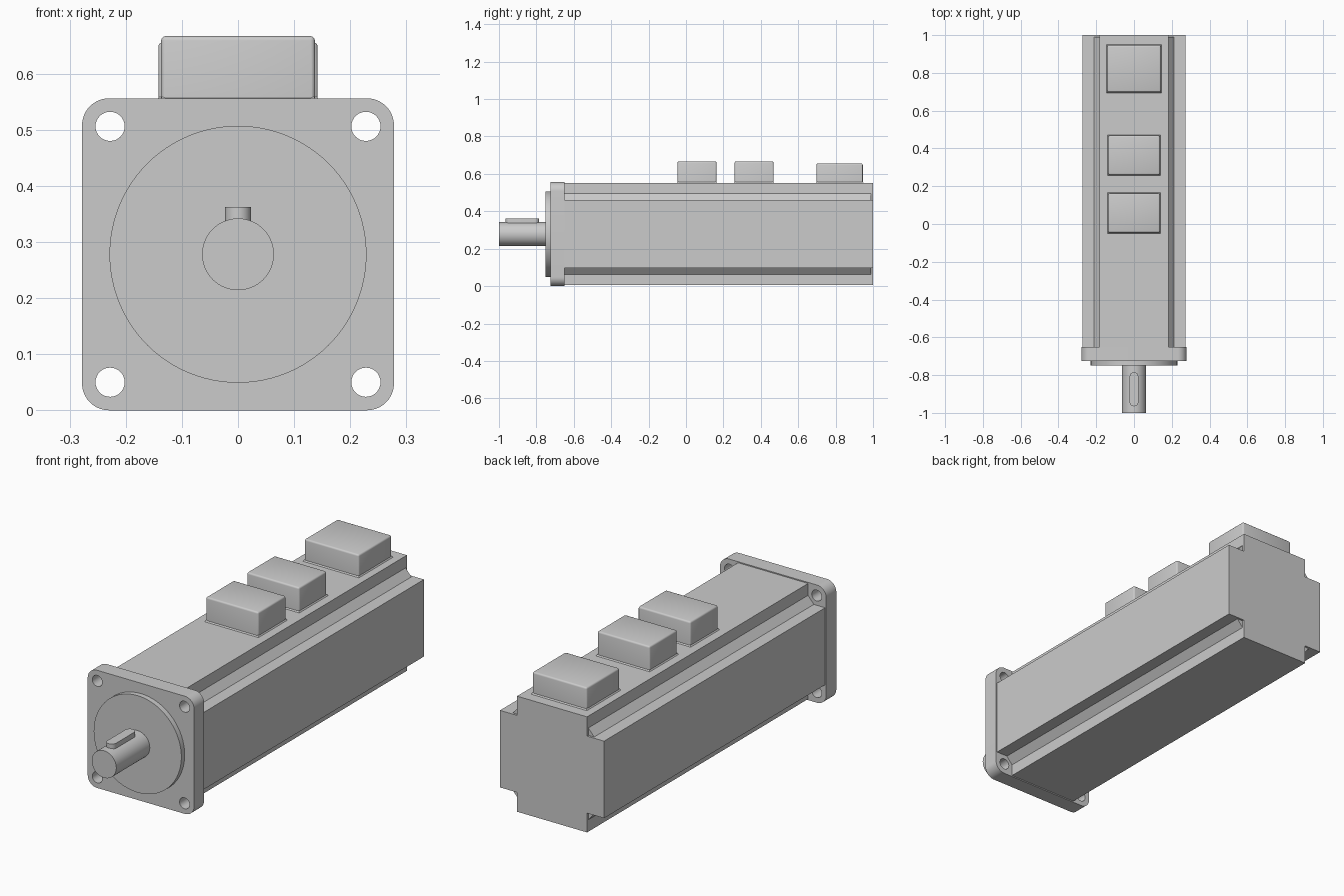
import bpy, bmesh, math
from mathutils import Vector

cube = bpy.data.objects.get("Cube")
if cube:
    bpy.data.objects.remove(cube, do_unlink=True)

# Single plain metal grey
grey = bpy.data.materials.new("metal_grey")
grey.use_nodes = True
colour = (0.6, 0.6, 0.6, 1)
grey.diffuse_color = colour
grey.node_tree.nodes["Principled BSDF"].inputs["Base Color"].default_value = colour

AXIS = 0.278   # height of the shaft axis


def finish(bm, name):
    bmesh.ops.recalc_face_normals(bm, faces=bm.faces)
    mesh = bpy.data.meshes.new(name)
    bm.to_mesh(mesh)
    bm.free()
    mesh.materials.append(grey)
    obj = bpy.data.objects.new(name, mesh)
    bpy.context.collection.objects.link(obj)
    bpy.ops.object.select_all(action='DESELECT')
    obj.select_set(True)
    bpy.context.view_layer.objects.active = obj
    bpy.ops.object.shade_smooth_by_angle(angle=math.radians(30))
    return obj


def extrude(name, loops, origin, depth):
    """Fill outlines (later loops are holes) and extrude by the depth vector.
    Outlines lie in the plane facing the depth direction."""
    bm = bmesh.new()
    along_y = abs(depth[1]) > 0
    for loop in loops:
        vs = [bm.verts.new(Vector(origin) + Vector((a, 0, b) if along_y else (a, b, 0)))
              for a, b in loop]
        for i, v in enumerate(vs):
            bm.edges.new((v, vs[(i + 1) % len(vs)]))
    normal = Vector(depth).normalized()
    bmesh.ops.triangle_fill(bm, edges=bm.edges[:], use_beauty=True, normal=normal)
    out = bmesh.ops.extrude_face_region(bm, geom=bm.faces[:], use_keep_orig=True)
    bmesh.ops.translate(bm, vec=depth,
                        verts=[g for g in out["geom"] if isinstance(g, bmesh.types.BMVert)])
    return finish(bm, name)


def circle(r, cx=0, cy=0, n=64):
    return [(cx + r * math.cos(2 * math.pi * i / n),
             cy + r * math.sin(2 * math.pi * i / n)) for i in range(n)]


def rounded_rect(w, h, r, n=10):
    pts = []
    for q, (sx, sy) in enumerate(((1, 1), (-1, 1), (-1, -1), (1, -1))):
        for i in range(n + 1):
            a = math.pi / 2 * (q + i / n)
            pts.append((sx * (w - r) + r * math.cos(a), sy * (h - r) + r * math.sin(a)))
    return pts


def four_way(corner):
    """Mirror a first-quadrant outline into a closed loop."""
    half = corner + [(-x, z) for x, z in reversed(corner)]
    return half + [(-x, -z) for x, z in half]


def connector(name, y0, y1, half_width, top):
    """Rounded box with a small flared foot."""
    base = 0.545
    bm = bmesh.new()
    bmesh.ops.create_cube(bm, size=1)
    for v in bm.verts:
        v.co = (v.co.x * 2 * half_width, (y0 + y1) / 2 + v.co.y * (y1 - y0),
                base + (v.co.z + 0.5) * (top - base))
    edges = [e for e in bm.edges if max(v.co.z for v in e.verts) > base + 0.01]
    bmesh.ops.bevel(bm, geom=edges, offset=0.008, segments=3, profile=0.5, affect='EDGES')
    finish(bm, name)
    bm = bmesh.new()
    bmesh.ops.create_cube(bm, size=1)
    for v in bm.verts:
        grow = 0.006 if v.co.z < 0 else 0
        v.co = (math.copysign(half_width - 0.001 + grow, v.co.x),
                (y0 + y1) / 2 + math.copysign((y1 - y0) / 2 - 0.001 + grow, v.co.y),
                0.55 if v.co.z < 0 else 0.558)
    finish(bm, name + "_foot")


# Long motor body with notched corners, and its thin rear cap
W, H, NX, NZ = 0.272, 0.273, 0.183, 0.182
extrude("motor_body", [four_way([(W, NZ), (NX + 0.03, NZ), (NX, NZ + 0.035), (NX, H)])],
        (0, -0.65, AXIS), (0, 1.64, 0))
extrude("rear_cap", [four_way([(W, NZ), (NX, NZ), (NX, H)])],
        (0, 0.99, AXIS), (0, 0.01, 0))

# Mounting flange with four bolt holes
holes = [circle(0.026, sx * 0.228, sz * 0.228, 32) for sx in (-1, 1) for sz in (-1, 1)]
extrude("mounting_flange", [rounded_rect(0.278, 0.278, 0.048)] + holes,
        (0, -0.725, AXIS), (0, 0.075, 0))

# Centring disc and output shaft
extrude("centring_disc", [circle(0.229, n=96)], (0, -0.75, AXIS), (0, 0.025, 0))
extrude("output_shaft", [circle(0.064)], (0, -1, AXIS), (0, 0.25, 0))

# Key with rounded ends on top of the shaft
extrude("shaft_key", [rounded_rect(0.023, 0.09, 0.0229)], (0, -0.875, 0.31), (0, 0, 0.052))

# Connector boxes along the top
connector("front_connector", -0.045, 0.163, 0.137, 0.667)
connector("middle_connector", 0.26, 0.468, 0.137, 0.667)
connector("rear_connector", 0.698, 0.945, 0.142, 0.656)
